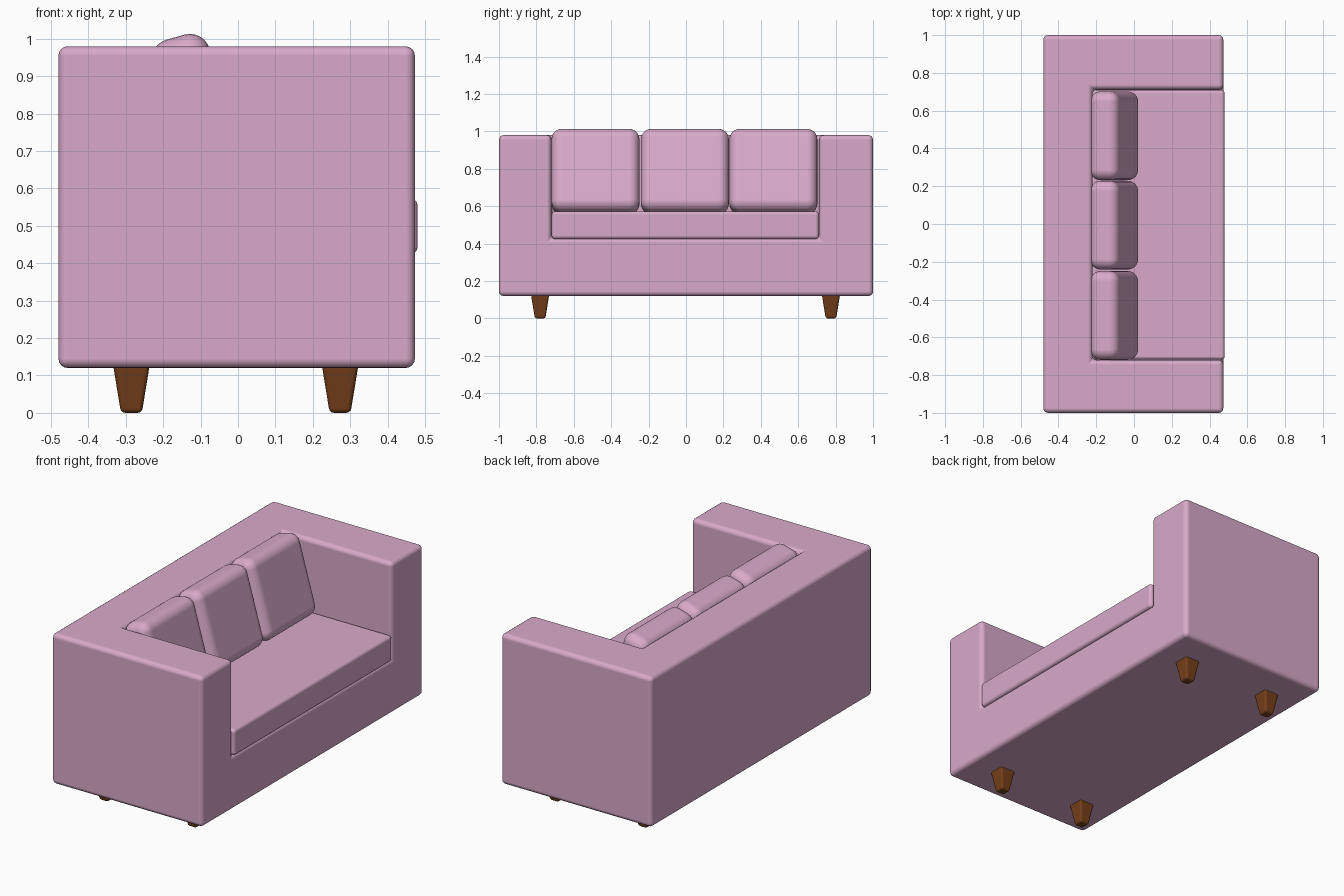
import bpy, math
from mathutils import Matrix

if "Cube" in bpy.data.objects:
    bpy.data.objects.remove(bpy.data.objects["Cube"])


def material(name, rgb):
    m = bpy.data.materials.new(name)
    m.diffuse_color = (*rgb, 1)
    m.use_nodes = True
    m.node_tree.nodes["Principled BSDF"].inputs["Base Color"].default_value = m.diffuse_color
    return m


FABRIC = material("pink_fabric", (0.69, 0.40, 0.59))
WOOD = material("brown_wood", (0.18, 0.05, 0.01))


def box(name, lo, hi, mat):
    """Box spanning corner lo to corner hi, origin at its middle."""
    mid = [(a + b) / 2 for a, b in zip(lo, hi)]
    bpy.ops.mesh.primitive_cube_add(size=1, location=mid)
    ob = bpy.context.object
    ob.name = name
    ob.data.transform(Matrix.Diagonal([b - a for a, b in zip(lo, hi)] + [1]))
    ob.data.materials.append(mat)
    for p in ob.data.polygons:
        p.use_smooth = True
    return ob


def soften(ob, width, segments=4):
    """Round the edges and bake the modifiers."""
    b = ob.modifiers.new("round", 'BEVEL')
    b.width, b.segments = width, segments
    b.limit_method = 'ANGLE'
    b.harden_normals = True
    bpy.ops.object.select_all(action='DESELECT')
    ob.select_set(True)
    bpy.context.view_layer.objects.active = ob
    bpy.ops.object.convert(target='MESH')


# Frame: solid block with the seating recess cut out
frame = box("sofa_frame", (-0.48, -1, 0.12), (0.473, 1, 0.98), FABRIC)
cutter = box("recess_cutter", (-0.22, -0.72, 0.43), (0.8, 0.712, 1.3), FABRIC)
cutter.hide_render = True
cut = frame.modifiers.new("recess", 'BOOLEAN')
cut.operation, cut.object, cut.solver = 'DIFFERENCE', cutter, 'EXACT'
soften(frame, 0.025)
bpy.data.objects.remove(cutter)

# Seat cushion
seat = box("seat_cushion", (-0.23, -0.718, 0.425), (0.48, 0.71, 0.573), FABRIC)
soften(seat, 0.018)

# Three leaning back cushions
for i, y in enumerate((-0.484, -0.006, 0.467)):
    c = box(f"back_cushion_{i + 1}", (-0.08, -0.235, -0.228), (0.08, 0.235, 0.228), FABRIC)
    c.location = (-0.105, y, 0.785)
    c.rotation_euler.y = math.radians(-16)
    soften(c, 0.055, 6)

# Tapered square legs
for xn, x in (("back", -0.285), ("front", 0.273)):
    for yn, y in (("left", -0.78), ("right", 0.775)):
        leg = box(f"{xn}_{yn}_leg", (x - 0.05, y - 0.05, 0), (x + 0.05, y + 0.05, 0.135), WOOD)
        for v in leg.data.vertices:
            if v.co.z < 0:
                v.co.x *= 0.56
                v.co.y *= 0.56
        soften(leg, 0.012, 3)
